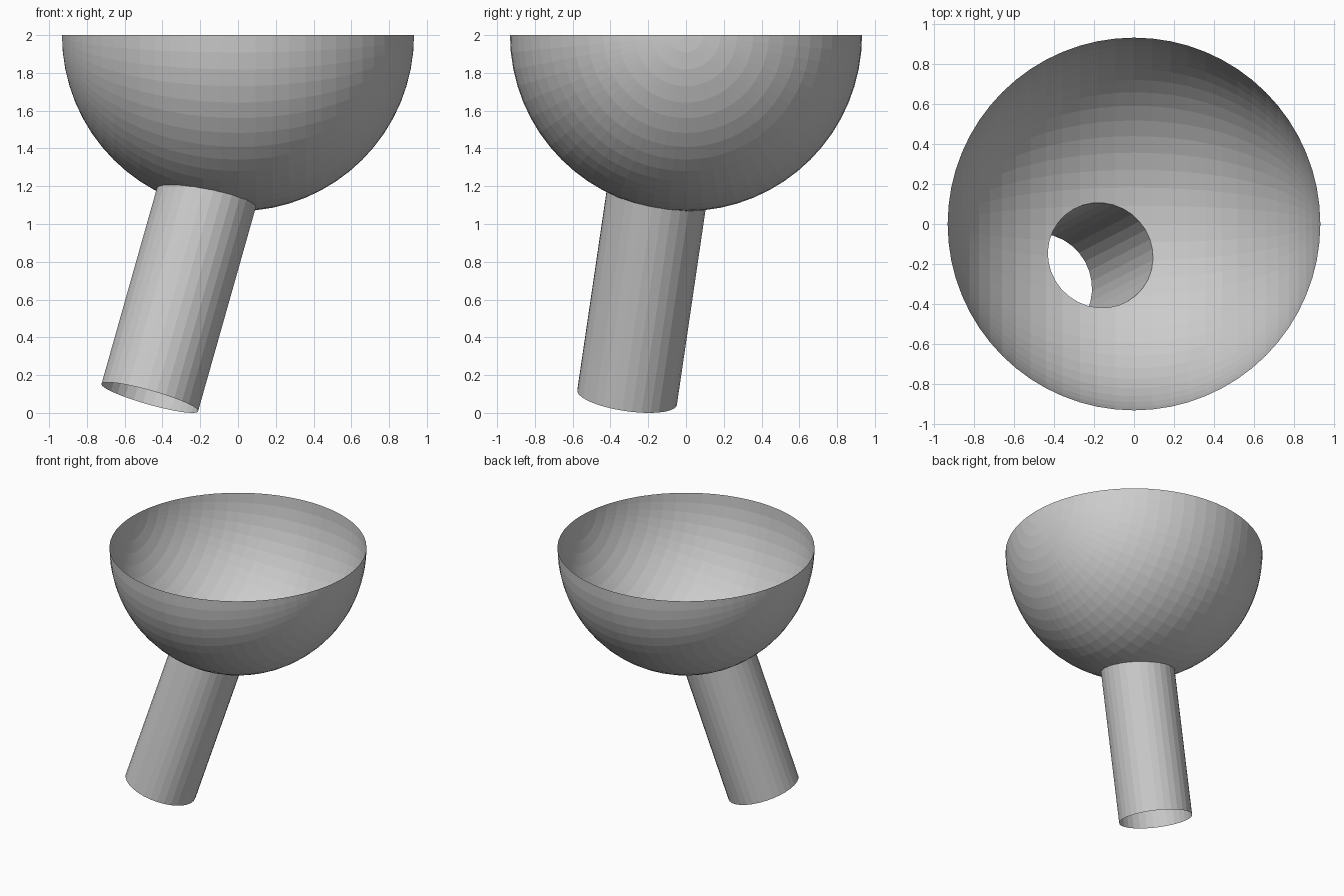
import bpy, bmesh, math
from mathutils import Vector, Matrix

if "Cube" in bpy.data.objects:
    bpy.data.objects.remove(bpy.data.objects["Cube"])

R_BOWL, R_TUBE, SIDES = 0.932, 0.267, 32
end = Vector((-0.467, -0.312, 0.081))            # centre of the tube's open end
axis = Vector((0.283, 0.147, 1.0)).normalized()  # tube direction, towards the bowl

# Bowl: lower half of a thin sphere whose poles lie on the x axis
bm = bmesh.new()
bmesh.ops.create_uvsphere(bm, u_segments=64, v_segments=32, radius=R_BOWL,
                          matrix=Matrix.Translation((0, 0, 2)) @ Matrix.Rotation(math.pi / 2, 4, 'Y'))
bmesh.ops.bisect_plane(bm, geom=bm.verts[:] + bm.edges[:] + bm.faces[:], dist=1e-5,
                       plane_co=(0, 0, 2), plane_no=(0, 0, 1), clear_outer=True)

# Side planes of the tube
side = axis.cross(Vector((0, 1, 0))).normalized()
planes = []
for i in range(SIDES):
    n = Matrix.Rotation(2 * math.pi * i / SIDES, 3, axis) @ side
    planes.append((end + n * R_TUBE * math.cos(math.pi / SIDES), n))


def faces_inside(cuts):
    found = []
    for f in bm.faces:
        c = f.calc_center_median()
        d = c - end
        if (d - axis * d.dot(axis)).length < 0.5 and all((c - p).dot(n) < 0 for p, n in cuts):
            found.append(f)
    return found


# Hole: carve the tube outline into the bowl and remove the middle
for i, (p, n) in enumerate(planes):
    faces = faces_inside(planes[:i])
    edges = {e for f in faces for e in f.edges}
    verts = {v for f in faces for v in f.verts}
    bmesh.ops.bisect_plane(bm, geom=list(verts) + list(edges) + faces, dist=1e-5,
                           plane_co=p, plane_no=n)
bmesh.ops.delete(bm, geom=faces_inside(planes), context='FACES')

# Tube: draw the hole's edge down to the slanted open end
rim = [e for e in bm.edges if e.is_boundary and min(v.co.z for v in e.verts) < 1.9]
new = bmesh.ops.extrude_edge_only(bm, edges=rim)['geom']
for v in new:
    if isinstance(v, bmesh.types.BMVert):
        v.co -= axis * (v.co - end).dot(axis)
bmesh.ops.recalc_face_normals(bm, faces=bm.faces[:])

mesh = bpy.data.meshes.new("bowl_with_tube")
bm.to_mesh(mesh)
bm.free()
bpy.context.collection.objects.link(bpy.data.objects.new("bowl_with_tube", mesh))
